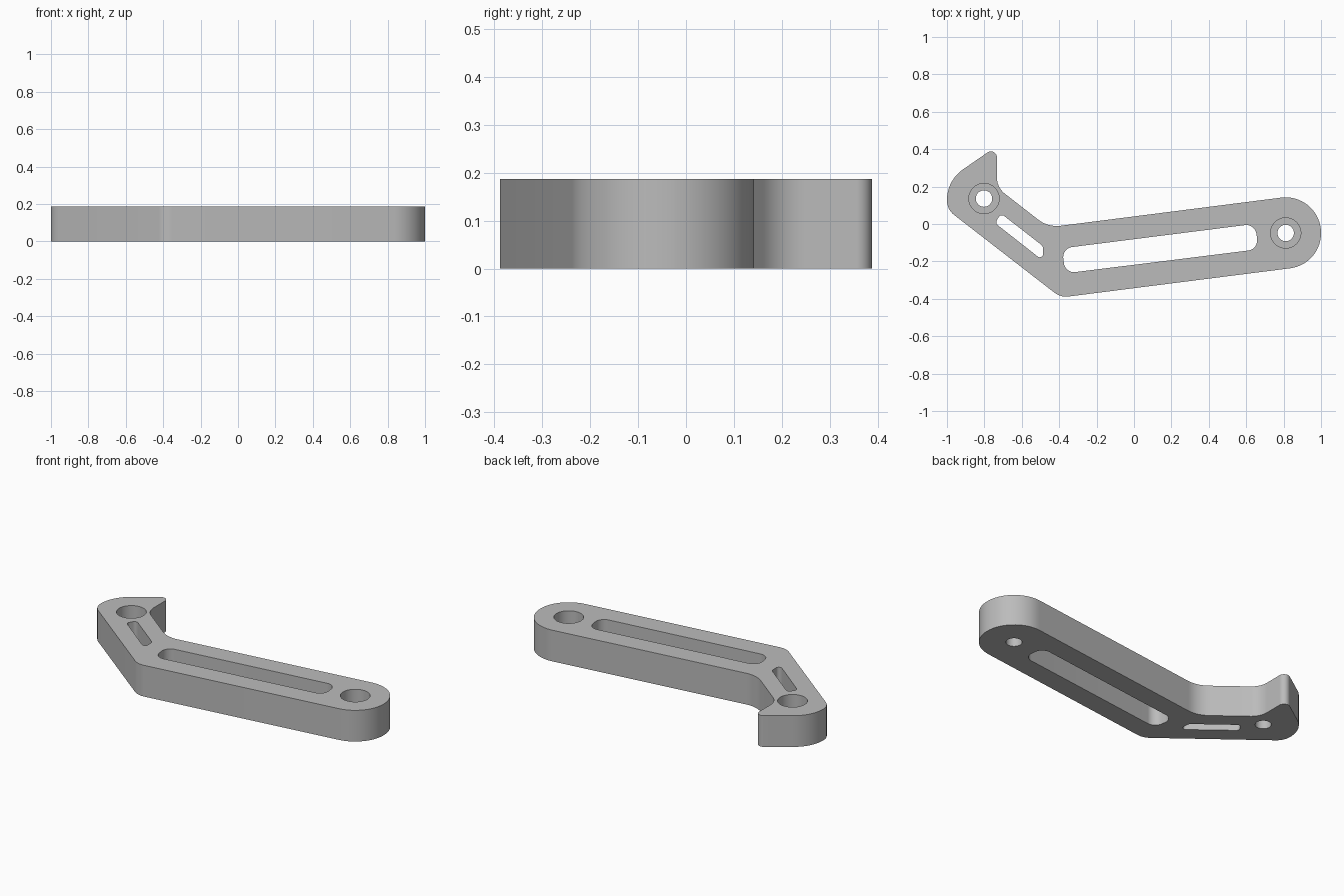
import bpy
import bmesh
import math
from mathutils import Vector

cube = bpy.data.objects.get("Cube")
if cube:
    bpy.data.objects.remove(cube, do_unlink=True)

HEIGHT = 0.187
BORE_FLOOR = 0.09

grey = bpy.data.materials.new("metal grey")
grey.use_nodes = True
grey.diffuse_color = (0.5, 0.5, 0.5, 1)
grey.node_tree.nodes["Principled BSDF"].inputs["Base Color"].default_value = (0.5, 0.5, 0.5, 1)


def rounded(corners):
    """Outline through (x, y, radius) corners, each replaced by a tangent arc."""
    outline = []
    for i, (x, y, r) in enumerate(corners):
        p = Vector((x, y))
        u = (Vector(corners[i - 1][:2]) - p).normalized()
        v = (Vector(corners[(i + 1) % len(corners)][:2]) - p).normalized()
        half = u.angle(v) / 2
        reach = r / math.tan(half)
        centre = p + (u + v).normalized() * (r / math.sin(half))
        start = (p + u * reach - centre).normalized()
        end = (p + v * reach - centre).normalized()
        steps = max(5, math.ceil((math.pi - 2 * half) / math.radians(6)))
        for k in range(steps + 1):
            outline.append(centre + start.slerp(end, k / steps) * r)
    return outline


def circle(x, y, r, sides=48):
    return [Vector((x + r * math.cos(math.tau * k / sides),
                    y + r * math.sin(math.tau * k / sides))) for k in range(sides)]


def prism(name, outline, z0, z1):
    bm = bmesh.new()
    bottom = bm.faces.new([bm.verts.new((p.x, p.y, z0)) for p in outline])
    bmesh.ops.remove_doubles(bm, verts=bm.verts[:], dist=0.001)
    bottom = bm.faces[:]
    side = bmesh.ops.extrude_face_region(bm, geom=bottom, use_keep_orig=True)
    top = [g for g in side["geom"] if isinstance(g, bmesh.types.BMVert)]
    bmesh.ops.translate(bm, verts=top, vec=(0, 0, z1 - z0))
    bmesh.ops.recalc_face_normals(bm, faces=bm.faces[:])
    mesh = bpy.data.meshes.new(name)
    bm.to_mesh(mesh)
    bm.free()
    mesh.materials.append(grey)
    obj = bpy.data.objects.new(name, mesh)
    bpy.context.collection.objects.link(obj)
    return obj


# Bent arm with a rounded end and a hooked end
arm = prism("lever_arm", rounded([
    (0.975, 0.165, 0.189), (-0.459, -0.018, 0.16), (-0.733, 0.195, 0.11),
    (-0.733, 0.417, 0.032), (-1.0, 0.233, 0.198), (-1.0, 0.078, 0.098),
    (-0.392, -0.393, 0.1), (1.022, -0.213, 0.189)]), 0, HEIGHT)

# Lightening slots
cutters = [
    prism("long_slot_cutter", rounded([
        (-0.385, -0.13, 0.055), (0.648, 0.001, 0.055),
        (0.665, -0.135, 0.055), (-0.368, -0.264, 0.055)]), -0.1, HEIGHT + 0.1),
    prism("short_slot_cutter", rounded([
        (-0.711, 0.056, 0.02), (-0.487, -0.118, 0.03),
        (-0.484, -0.198, 0.018), (-0.743, 0.005, 0.02)]), -0.1, HEIGHT + 0.1)]

# Counterbored bolt holes
for side, x, y in (("hook", -0.802, 0.136), ("round", 0.811, -0.048)):
    cutters.append(prism(side + "_hole_cutter", circle(x, y, 0.044), -0.1, HEIGHT + 0.1))
    cutters.append(prism(side + "_bore_cutter", circle(x, y, 0.081), BORE_FLOOR, HEIGHT + 0.1))

bpy.ops.object.select_all(action="DESELECT")
arm.select_set(True)
bpy.context.view_layer.objects.active = arm
for cutter in cutters:
    cutter.hide_render = True
    cut = arm.modifiers.new(cutter.name, "BOOLEAN")
    cut.operation = "DIFFERENCE"
    cut.solver = "EXACT"
    cut.object = cutter
    bpy.ops.object.modifier_apply(modifier=cut.name)
    bpy.data.objects.remove(cutter, do_unlink=True)

bpy.ops.object.shade_smooth_by_angle(angle=math.radians(30))
